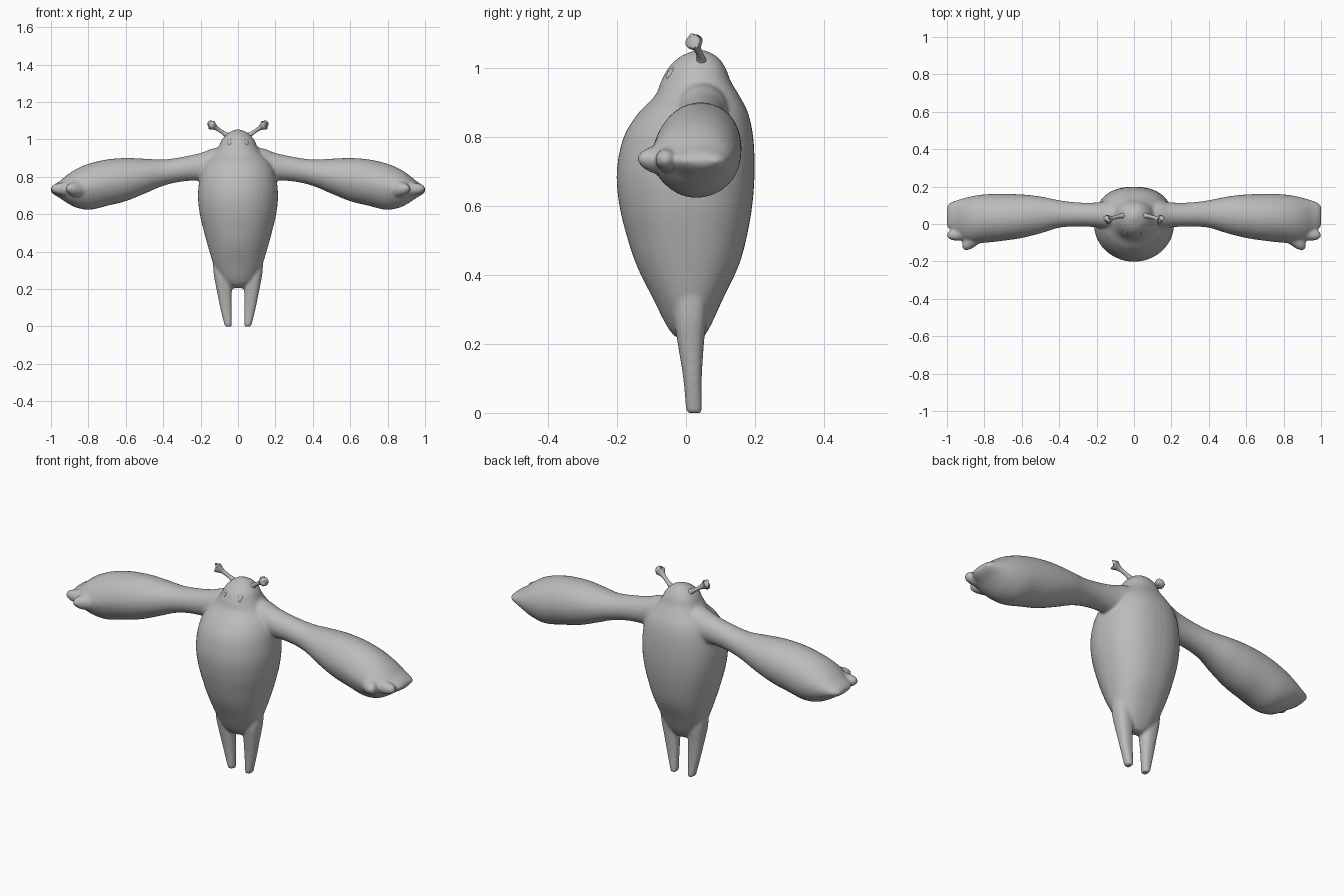
import bpy, bmesh, math
from mathutils import Vector

if "Cube" in bpy.data.objects:
    bpy.data.objects.remove(bpy.data.objects["Cube"])

grey = bpy.data.materials.new("soft grey")
grey.diffuse_color = (0.5, 0.5, 0.5, 1)
grey.use_nodes = True
grey.node_tree.nodes["Principled BSDF"].inputs["Base Color"].default_value = grey.diffuse_color


def refine(rows, steps=5):
    """Catmull-Rom interpolation of section rows."""
    out = []
    for i in range(len(rows) - 1):
        p = [rows[max(i - 1, 0)], rows[i], rows[i + 1], rows[min(i + 2, len(rows) - 1)]]
        for s in range(steps):
            t = s / steps
            out.append([b + 0.5 * t * (c - a + t * (2 * a - 5 * b + 4 * c - d + t * (3 * (b - c) + d - a)))
                        for a, b, c, d in zip(*p)])
    return out + [list(rows[-1])]


def spow(v, e):
    return math.copysign(abs(v) ** e, v)


def loft(bm, rings):
    """Skin a list of point rings into a closed tube."""
    vr = [[bm.verts.new(p) for p in r] for r in rings]
    n = len(vr[0])
    for a, b in zip(vr, vr[1:]):
        for i in range(n):
            bm.faces.new((a[i], a[(i + 1) % n], b[(i + 1) % n], b[i]))
    bm.faces.new(vr[0][::-1])
    bm.faces.new(vr[-1])


def section(n, fn):
    return [fn(math.cos(2 * math.pi * i / n), math.sin(2 * math.pi * i / n)) for i in range(n)]


def tube(bm, rows, n=20):
    """Round tube through rows of x, y, z, radius."""
    rows = refine(rows)
    rings = []
    for i, r in enumerate(rows):
        a, b = rows[max(i - 1, 0)], rows[min(i + 1, len(rows) - 1)]
        d = (Vector(b[:3]) - Vector(a[:3])).normalized()
        u = d.cross(Vector((0.0, 0.3, 1.0))).normalized() if abs(d.z) < 0.95 else Vector((1, 0, 0))
        w = d.cross(u)
        rings.append(section(n, lambda c, s: Vector(r[:3]) + (u * c + w * s) * r[3]))
    loft(bm, rings)


def finish(bm, name):
    bmesh.ops.recalc_face_normals(bm, faces=bm.faces)
    me = bpy.data.meshes.new(name)
    bm.to_mesh(me)
    bm.free()
    me.materials.append(grey)
    ob = bpy.data.objects.new(name, me)
    bpy.context.collection.objects.link(ob)
    for p in me.polygons:
        p.use_smooth = True
    return ob


# Torso and head: z, half width, front y, back y
torso = [(0.205, 0.03, 0.0, 0.04), (0.225, 0.065, -0.035, 0.055), (0.26, 0.095, -0.06, 0.075),
         (0.33, 0.13, -0.095, 0.107), (0.42, 0.158, -0.14, 0.15), (0.5, 0.18, -0.168, 0.174),
         (0.6, 0.204, -0.193, 0.192), (0.7, 0.214, -0.201, 0.199), (0.8, 0.203, -0.181, 0.195),
         (0.87, 0.178, -0.138, 0.18), (0.92, 0.135, -0.09, 0.155), (0.96, 0.105, -0.073, 0.131),
         (1.0, 0.085, -0.052, 0.115), (1.03, 0.058, -0.022, 0.094), (1.047, 0.03, 0.012, 0.066),
         (1.054, 0.006, 0.034, 0.045)]
bm = bmesh.new()


def torso_ring(z, w, f, b):
    yc = (f + b) / 2
    return section(48, lambda c, s: (w * spow(c, 0.85 if s > 0 else 1),
                                     yc + (b - f) / 2 * spow(s, 0.85 if s > 0 else 1), z))


loft(bm, [torso_ring(*r) for r in refine(torso)])

# Arms: x, bottom z, top z, front y, back y, front pointedness
arm = [(0.06, 0.75, 0.965, -0.05, 0.14, 1), (0.14, 0.77, 0.95, -0.03, 0.125, 1),
       (0.2, 0.78, 0.928, -0.018, 0.115, 1), (0.3, 0.775, 0.906, -0.013, 0.115, 1),
       (0.4, 0.752, 0.893, -0.02, 0.127, 1), (0.5, 0.71, 0.897, -0.05, 0.147, 1),
       (0.6, 0.67, 0.901, -0.075, 0.158, 1.05), (0.7, 0.645, 0.893, -0.09, 0.161, 1.1),
       (0.79, 0.624, 0.873, -0.1, 0.159, 1.2), (0.86, 0.634, 0.845, -0.103, 0.15, 1.25),
       (0.91, 0.658, 0.813, -0.09, 0.138, 1.2), (0.95, 0.685, 0.78, -0.06, 0.126, 1.1),
       (0.985, 0.706, 0.757, -0.03, 0.112, 1), (1.001, 0.722, 0.741, -0.01, 0.095, 1)]
# Legs: z, inner x, outer x, front y, back y
leg = [(0.0, 0.036, 0.068, 0.002, 0.043), (0.008, 0.034, 0.072, 0.0, 0.046),
       (0.1, 0.033, 0.095, -0.008, 0.046), (0.2, 0.033, 0.115, -0.024, 0.052),
       (0.28, 0.03, 0.13, -0.035, 0.06), (0.36, 0.04, 0.135, -0.03, 0.06)]

for side in (-1, 1):
    def arm_ring(x, z0, z1, f, b, p):
        return section(32, lambda c, s: (side * x, (f + b) / 2 + (b - f) / 2 * c,
                                         (z0 + z1) / 2 + (z1 - z0) / 2 * spow(s, p if c < 0 else 1)))

    def leg_ring(z, x0, x1, f, b):
        return section(24, lambda c, s: (side * ((x0 + x1) / 2 + (x1 - x0) / 2 * spow(c, 0.8)),
                                         (f + b) / 2 + (b - f) / 2 * spow(s, 0.8), z))

    loft(bm, [arm_ring(*r) for r in refine(arm)])
    loft(bm, [leg_ring(*r) for r in refine(leg)])
    # Thumb and forward finger
    tube(bm, [(side * 0.82, -0.03, 0.735, 0.055), (side * 0.87, -0.085, 0.735, 0.042),
              (side * 0.895, -0.118, 0.737, 0.028), (side * 0.905, -0.138, 0.738, 0.01)])
    tube(bm, [(side * 0.88, -0.03, 0.735, 0.055), (side * 0.94, -0.055, 0.735, 0.035),
              (side * 0.98, -0.06, 0.737, 0.025), (side * 0.998, -0.061, 0.738, 0.011)])

# Fuse the limbs into the body with soft joins
body = finish(bm, "body")
rm = body.modifiers.new("fuse", 'REMESH')
rm.mode = 'VOXEL'
rm.voxel_size = 0.007
rm.use_smooth_shade = True
sm = body.modifiers.new("soften", 'SMOOTH')
sm.factor = 0.5
sm.iterations = 6

for side, label in ((-1, "right"), (1, "left")):
    # Antenna: flared stalk with a hollow cup at the end
    bm = bmesh.new()
    tube(bm, [(side * 0.045, 0.045, 1.01, 0.022), (side * 0.07, 0.043, 1.03, 0.012),
              (side * 0.1, 0.036, 1.05, 0.01), (side * 0.12, 0.03, 1.063, 0.014),
              (side * 0.138, 0.024, 1.075, 0.025), (side * 0.142, 0.023, 1.078, 0.023),
              (side * 0.132, 0.026, 1.071, 0.012)], 16)
    finish(bm, label + "_antenna")

    # Eye: thin raised oval on the face
    bm = bmesh.new()
    bmesh.ops.create_uvsphere(bm, u_segments=20, v_segments=10, radius=1)
    eye = finish(bm, label + "_eye")
    eye.scale = (0.011, 0.005, 0.019)
    eye.location = (side * 0.046, -0.047, 0.985)
    eye.rotation_euler = (math.radians(-28), math.radians(side * 12), math.radians(side * 30))
